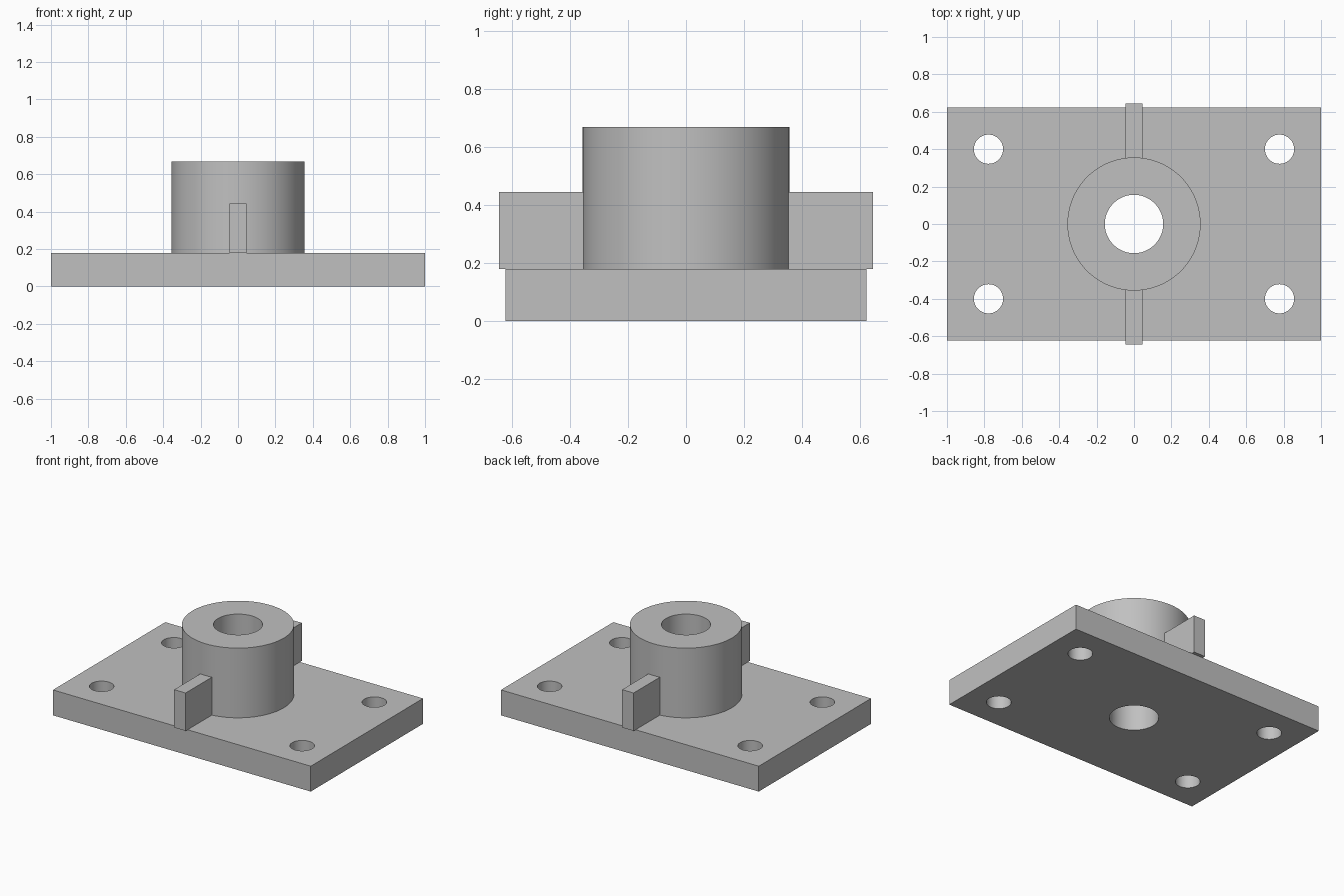
import bpy, math

cube = bpy.data.objects.get("Cube")
if cube:
    bpy.data.objects.remove(cube, do_unlink=True)

# Main dimensions
PLATE = (2.0, 1.244, 0.178)
BOSS_R, BOSS_TOP = 0.356, 0.667
BORE_R, BOLT_R = 0.156, 0.078
RIB_W, RIB_IN, RIB_OUT, RIB_TOP = 0.089, 0.28, 0.644, 0.444

grey = bpy.data.materials.new("plain grey")
grey.use_nodes = True
colour = (0.53, 0.53, 0.53, 1)
grey.diffuse_color = colour
grey.node_tree.nodes["Principled BSDF"].inputs["Base Color"].default_value = colour


def finish(name):
    obj = bpy.context.object
    obj.name = obj.data.name = name
    obj.data.materials.append(grey)
    return obj


def box(name, size, centre):
    bpy.ops.mesh.primitive_cube_add(size=1, location=centre)
    bpy.context.object.scale = size
    bpy.ops.object.transform_apply(location=False, rotation=False, scale=True)
    return finish(name)


def cylinder(name, radius, bottom, top, x=0, y=0):
    bpy.ops.mesh.primitive_cylinder_add(vertices=96, radius=radius, depth=top - bottom,
                                        location=(x, y, (bottom + top) / 2))
    return finish(name)


def drill(obj, holes):
    # Cut round holes, given as (x, y, radius), right through the part
    for x, y, radius in holes:
        cutter = cylinder("hole_cutter", radius, -0.5, 1.5, x, y)
        cutter.hide_render = True
        cut = obj.modifiers.new("hole", "BOOLEAN")
        cut.operation, cut.solver, cut.object = "DIFFERENCE", "EXACT", cutter
        bpy.ops.object.select_all(action="DESELECT")
        bpy.context.view_layer.objects.active = obj
        obj.select_set(True)
        bpy.ops.object.modifier_apply(modifier=cut.name)
        bpy.data.objects.remove(cutter, do_unlink=True)
    bpy.ops.object.shade_smooth_by_angle(angle=math.radians(30))


# Base plate with a central bore and four bolt holes
plate = box("base_plate", PLATE, (0, 0, PLATE[2] / 2))
bolts = [(sx * 0.778, sy * 0.4, BOLT_R) for sx in (-1, 1) for sy in (-1, 1)]
drill(plate, [(0, 0, BORE_R)] + bolts)

# Round boss standing on the plate
boss = cylinder("boss", BOSS_R, PLATE[2], BOSS_TOP)
drill(boss, [(0, 0, BORE_R)])

# Ribs in front of and behind the boss, overhanging the plate edges
for name, side in (("front_rib", -1), ("back_rib", 1)):
    box(name, (RIB_W, RIB_OUT - RIB_IN, RIB_TOP - PLATE[2]),
        (0, side * (RIB_IN + RIB_OUT) / 2, (PLATE[2] + RIB_TOP) / 2))
